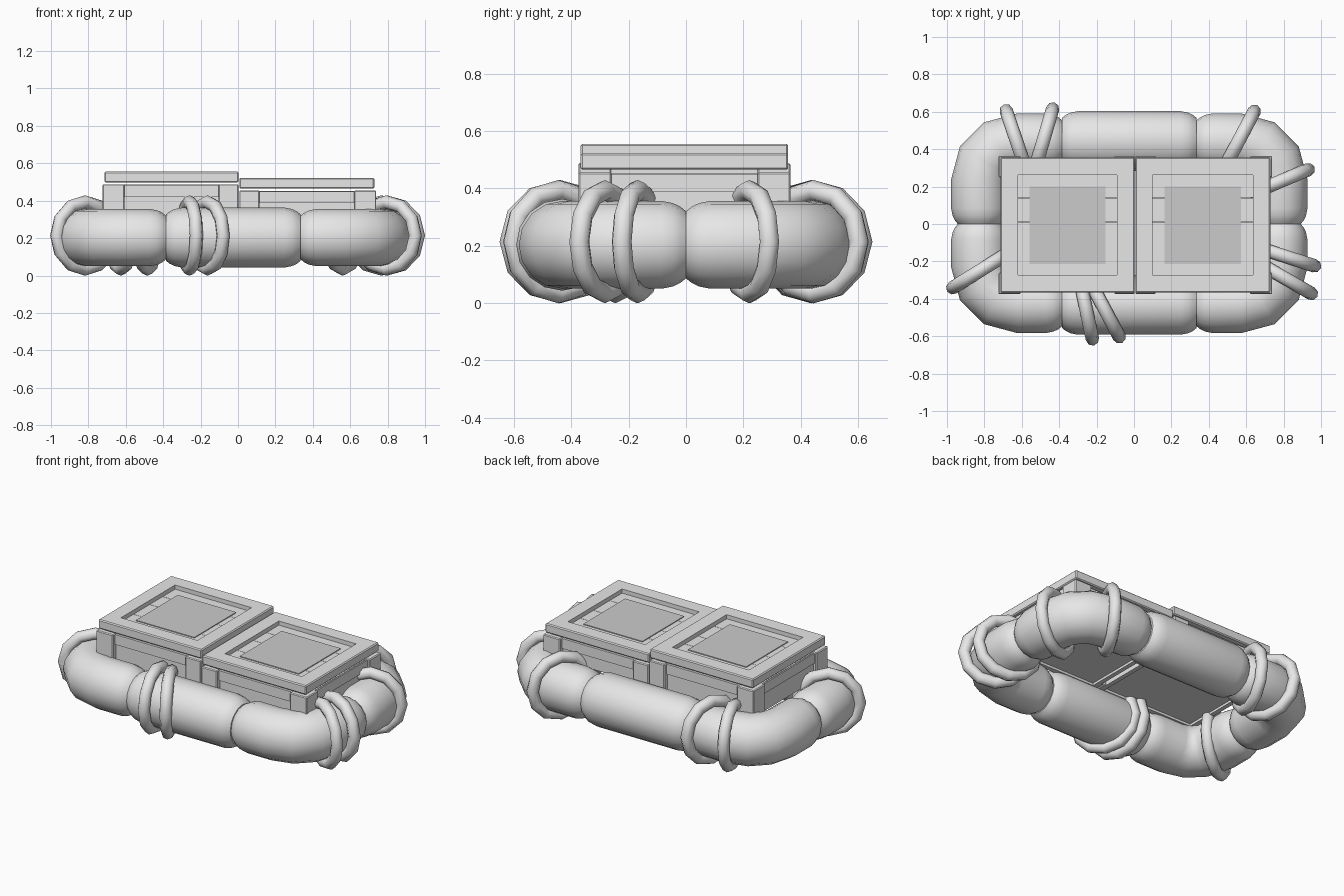
import bpy, bmesh, math
from mathutils import Vector, Matrix

if "Cube" in bpy.data.objects:
    bpy.data.objects.remove(bpy.data.objects["Cube"])


def material(name, v):
    m = bpy.data.materials.new(name)
    m.diffuse_color = (v, v, v, 1)
    m.use_nodes = True
    m.node_tree.nodes["Principled BSDF"].inputs["Base Color"].default_value = m.diffuse_color
    return m


LIGHT = material("light grey", 0.8)
DARK = material("mid grey", 0.6)


def finish(bm, name, mat, smooth=None):
    bmesh.ops.recalc_face_normals(bm, faces=bm.faces)
    me = bpy.data.meshes.new(name)
    bm.to_mesh(me)
    bm.free()
    ob = bpy.data.objects.new(name, me)
    bpy.context.collection.objects.link(ob)
    me.materials.append(mat)
    if smooth:
        bpy.ops.object.select_all(action='DESELECT')
        ob.select_set(True)
        bpy.context.view_layer.objects.active = ob
        bpy.ops.object.shade_smooth_by_angle(angle=math.radians(smooth))
    return ob


def box(name, x0, x1, y0, y1, z0, z1, mat=LIGHT, bevel=0.0):
    bm = bmesh.new()
    size = Matrix.Diagonal((x1 - x0, y1 - y0, z1 - z0, 1))
    mid = Matrix.Translation(((x0 + x1) / 2, (y0 + y1) / 2, (z0 + z1) / 2))
    bmesh.ops.create_cube(bm, size=1, matrix=mid @ size)
    if bevel:
        bmesh.ops.bevel(bm, geom=bm.edges[:], offset=bevel, segments=1, affect='EDGES')
    return finish(bm, name, mat)


def frame(name, outer, inner, z0, z1, bevel=0.0):
    """Rectangular frame; outer and inner are (x0, x1, y0, y1)."""
    bm = bmesh.new()
    loops = []
    for (x0, x1, y0, y1), z in ((outer, z0), (outer, z1), (inner, z1), (inner, z0)):
        loops.append([bm.verts.new((x, y, z)) for x, y in
                      ((x0, y0), (x1, y0), (x1, y1), (x0, y1))])
    outside = set(loops[0] + loops[1])
    for k in range(4):
        a, b = loops[k], loops[(k + 1) % 4]
        for i in range(4):
            j = (i + 1) % 4
            bm.faces.new((a[i], a[j], b[j], b[i]))
    if bevel:
        bmesh.ops.recalc_face_normals(bm, faces=bm.faces)
        edges = [e for e in bm.edges if all(v in outside for v in e.verts)]
        bmesh.ops.bevel(bm, geom=edges, offset=bevel, segments=1, affect='EDGES')
    return finish(bm, name, LIGHT)


def tube(name, path, sides=16):
    """Sweep circles along a flat path of (point, tangent, radius)."""
    bm = bmesh.new()
    rings = []
    for p, t, r in path:
        side = Vector((t.y, -t.x, 0)).normalized()
        rings.append([bm.verts.new(p + side * r * math.cos(a) + Vector((0, 0, r * math.sin(a))))
                      for a in (math.tau * k / sides for k in range(sides))])
    for a, b in zip(rings, rings[1:]):
        for i in range(sides):
            j = (i + 1) % sides
            bm.faces.new((a[i], a[j], b[j], b[i]))
    bm.faces.new(rings[0])
    bm.faces.new(rings[-1])
    return finish(bm, name, LIGHT, 40)


# rounded shoulder of a float section: (distance from end, radius lost)
SHOULDER = ((0.0, 0.036), (0.02, 0.02), (0.045, 0.008), (0.085, 0.0))
ZC = 0.203


def straight_float(name, x0, x1, y, r):
    t = Vector((1, 0, 0))
    path = [(Vector((x0 + d, y, ZC)), t, r - c) for d, c in SHOULDER]
    path += [(Vector((x1 - d, y, ZC)), t, r - c) for d, c in reversed(SHOULDER)]
    tube(name, path)


def corner_float(name, x_end, cx, cy, r=0.153, bend=0.2, steps=3):
    sx, sy = math.copysign(1, cx), math.copysign(1, cy)
    tx, ty = Vector((sx, 0, 0)), Vector((0, -sy, 0))
    path = [(Vector((x_end + sx * d, cy, ZC)), tx, r - c) for d, c in SHOULDER]
    mid = Vector((cx - sx * bend, cy - sy * bend, ZC))
    for k in range(steps + 1):
        a = math.pi / 2 * k / steps
        p = mid + Vector((sx * math.sin(a), sy * math.cos(a), 0)) * bend
        path.append((p, tx * math.cos(a) + ty * math.sin(a), r))
    path += [(Vector((cx, sy * d, ZC)), ty, r - c) for d, c in reversed(SHOULDER)]
    tube(name, path)


# ring of inflated floats
straight_float("front_float", -0.385, 0.335, -0.432, 0.16)
straight_float("back_float", -0.385, 0.335, 0.443, 0.16)
for label, x_end, cx in (("left", -0.385, -0.825), ("right", 0.335, 0.775)):
    corner_float("front_%s_float" % label, x_end, cx, -0.43)
    corner_float("back_%s_float" % label, x_end, cx, 0.438)

# rope loops: outer tip and a point further in, seen from above
ROPES = ((-0.695, 0.64, -0.60, 0.36), (-0.425, 0.65, -0.51, 0.36),
         (0.66, 0.635, 0.515, 0.36), (0.965, 0.305, 0.74, 0.21),
         (1.0, -0.235, 0.72, -0.145), (0.98, -0.39, 0.72, -0.24),
         (-1.0, -0.36, -0.72, -0.185), (-0.215, -0.65, -0.275, -0.365),
         (-0.062, -0.635, -0.205, -0.365))
MAJOR, MINOR, SEG, SIDES = 0.179, 0.036, 12, 8
for n, (px, py, qx, qy) in enumerate(ROPES):
    d = Vector((qx - px, qy - py, 0)).normalized()
    side, up = Vector((-d.y, d.x, 0)), Vector((0, 0, 1))
    centre = Vector((px, py, 0.214)) + d * (MAJOR + MINOR)
    bm = bmesh.new()
    rings = []
    for i in range(SEG):
        a = math.tau * i / SEG
        out = d * math.cos(a) + up * math.sin(a)
        rings.append([bm.verts.new(centre + out * (MAJOR + MINOR * math.cos(b))
                                   + side * MINOR * math.sin(b))
                      for b in (math.tau * k / SIDES for k in range(SIDES))])
    for i in range(SEG):
        a, b = rings[i], rings[(i + 1) % SEG]
        for k in range(SIDES):
            m = (k + 1) % SIDES
            bm.faces.new((a[k], a[m], b[m], b[k]))
    finish(bm, "rope_loop_%d" % (n + 1), LIGHT, 50)

# two crates side by side, the left one a little taller
Y0, Y1 = -0.367, 0.356
BASE = 0.305
for label, x0, x1, top in (("left", -0.714, 0.003, 0.555), ("right", 0.007, 0.729, 0.522)):
    lid_z = top - 0.057
    body = lid_z - 0.01
    # raised lid rim, recessed boards and centre panel
    frame(label + "_lid_rim", (x0, x1, Y0, Y1),
          (x0 + 0.093, x1 - 0.093, Y0 + 0.093, Y1 - 0.093), lid_z, top, 0.006)
    splits = (-0.278, -0.15, 0.01, 0.14, 0.267)
    for i, (a, b) in enumerate(zip(splits, splits[1:])):
        box("%s_lid_board_%d" % (label, i + 1), x0 + 0.088, x1 - 0.088,
            a + 0.001, b - 0.001, lid_z + 0.002, top - 0.026)
    box(label + "_lid_panel", x0 + 0.156, x1 - 0.156, -0.215, 0.2,
        top - 0.027, top - 0.021, DARK)
    # crate walls, rail and floor
    frame(label + "_crate_wall", (x0 + 0.012, x1 - 0.012, Y0 + 0.03, Y1 - 0.03),
          (x0 + 0.04, x1 - 0.04, Y0 + 0.06, Y1 - 0.06), BASE, body - 0.002)
    frame(label + "_crate_rail", (x0 + 0.004, x1 - 0.004, Y0 + 0.015, Y1 - 0.015),
          (x0 + 0.03, x1 - 0.03, Y0 + 0.05, Y1 - 0.05), body - 0.068, body - 0.005)
    box(label + "_crate_floor", x0 + 0.03, x1 - 0.03, Y0 + 0.05, Y1 - 0.05,
        BASE + 0.015, BASE + 0.03)
    # L-shaped brackets on the corners
    for xe, sx in ((x0, 1), (x1, -1)):
        outer = xe - sx * (0.01 if abs(xe) > 0.1 else 0.0)
        for ye, sy, row in ((Y0 - 0.008, 1, "front"), (Y1 + 0.008, -1, "back")):
            xa, xb = sorted((outer, xe + sx * 0.108))
            ya, yb = sorted((ye, ye + sy * 0.035))
            name = "%s_crate_%s_bracket" % (label, row)
            box(name, xa, xb, ya, yb, BASE, body, bevel=0.005)
            xa, xb = sorted((outer, outer + sx * 0.035))
            ya, yb = sorted((ye, ye + sy * 0.115))
            box(name + "_side", xa, xb, ya, yb, BASE, body, bevel=0.005)
